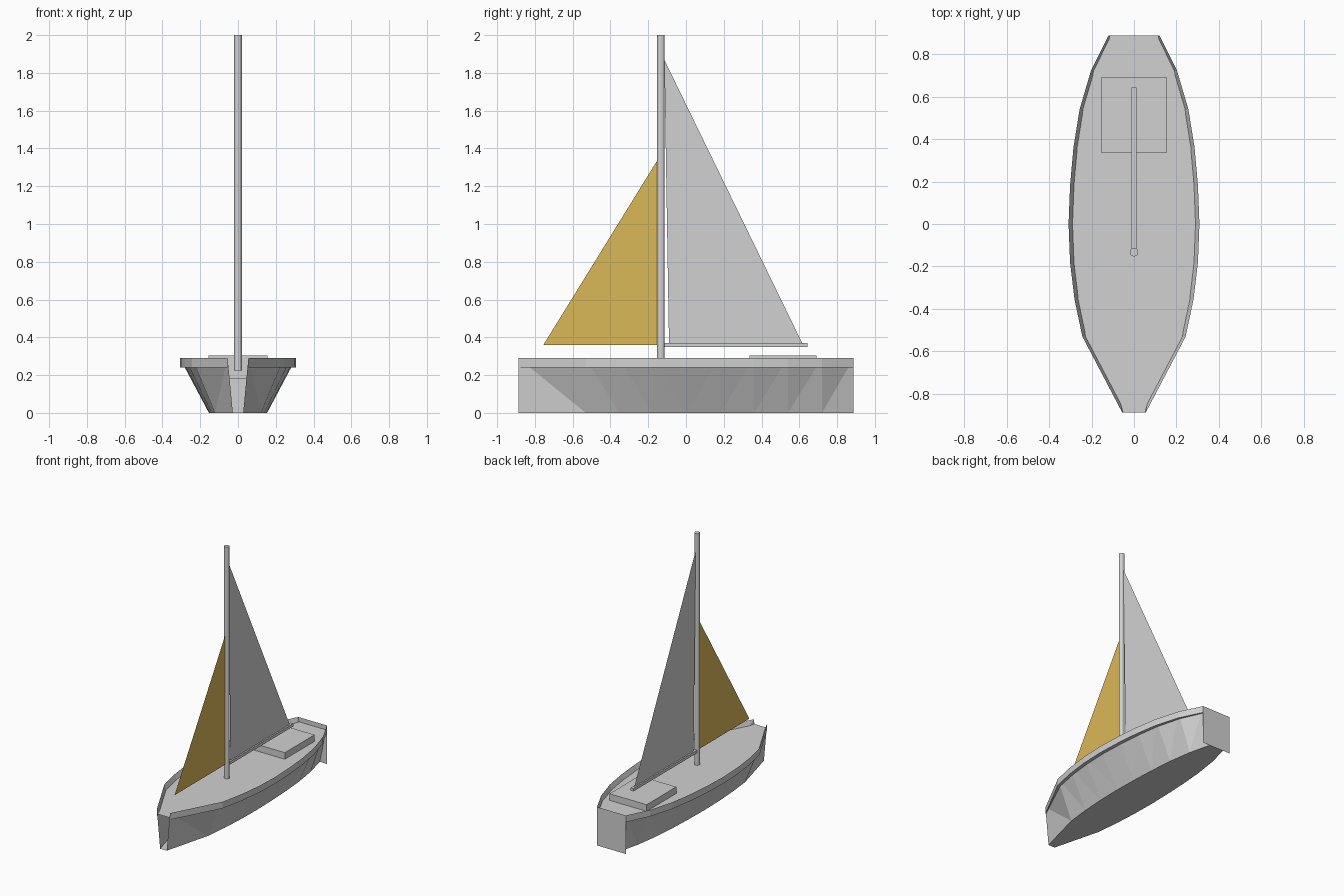
import bpy
import bmesh
from mathutils import Matrix

cube = bpy.data.objects.get("Cube")
if cube:
    bpy.data.objects.remove(cube)


def material(name, color):
    mat = bpy.data.materials.new(name)
    mat.use_nodes = True
    mat.diffuse_color = color
    mat.node_tree.nodes["Principled BSDF"].inputs["Base Color"].default_value = color
    return mat


GREY = material("light grey", (0.64, 0.64, 0.64, 1))
GOLD = material("gold", (0.71, 0.48, 0.097, 1))


def finish(name, bm, mat):
    mesh = bpy.data.meshes.new(name)
    bm.to_mesh(mesh)
    bm.free()
    mesh.materials.append(mat)
    obj = bpy.data.objects.new(name, mesh)
    bpy.context.collection.objects.link(obj)
    return obj


def box(name, low, high):
    bm = bmesh.new()
    bmesh.ops.create_cube(bm, size=1)
    for v in bm.verts:
        v.co = [a + (c + 0.5) * (b - a) for a, b, c in zip(low, high, v.co)]
    return finish(name, bm, GREY)


def flat(name, points, mat):
    bm = bmesh.new()
    bm.faces.new([bm.verts.new(p) for p in points])
    return finish(name, bm, mat)


# Half outline of the gunwale, bow to stern: (half width, y)
OUTLINE = [(0.055, -0.888), (0.243, -0.53), (0.28, -0.355), (0.301, -0.18),
           (0.308, 0), (0.301, 0.18), (0.285, 0.36), (0.256, 0.54),
           (0.203, 0.72), (0.12, 0.888)]
TOP, RIM, DECK = 0.29, 0.24, 0.255


def flare(z):
    """Width of the sloping hull side at height z, relative to the gunwale."""
    return 0.5 + 0.5 * z / TOP


def ring(z, scale):
    right = [(x * scale, y, z) for x, y in OUTLINE]
    return right + [(-x, y, z) for x, y, z in reversed(right)]


def side_strips(name, levels):
    """Skin both sides between levels, leaving bow and stern open."""
    bm = bmesh.new()
    rows = [[bm.verts.new(p) for p in ring(z, s)] for z, s in levels]
    n = len(OUTLINE)
    for a, b in zip(rows, rows[1:]):
        for i in range(2 * n - 1):
            if i != n - 1:
                bm.faces.new((a[i], a[i + 1], b[i + 1], b[i]))
    bmesh.ops.triangulate(bm, faces=bm.faces[:])
    return finish(name, bm, GREY)


# Hull shell, rim band and horizontal surfaces
side_strips("hull_sides", [(0, flare(0)), (TOP, flare(TOP))])
side_strips("gunwale_band", [(RIM, flare(RIM)), (RIM, 1), (TOP, 1)])
flat("hull_bottom", ring(0, flare(0))[::-1], GREY)
flat("deck", ring(DECK, flare(DECK)), GREY)

# Stern board, wider than the hull at its foot
w, y = OUTLINE[-1]
flat("stern_board", [(w, y, 0), (-w, y, 0), (-w, y, TOP), (w, y, TOP)], GREY)

# Cabin hatch and boom
box("cabin_hatch", (-0.155, 0.337, 0.18), (0.155, 0.69, 0.305))
box("boom", (-0.011, -0.115, 0.348), (0.011, 0.643, 0.37))

# Mast
bm = bmesh.new()
bmesh.ops.create_cone(bm, cap_ends=True, segments=12, radius1=0.02, radius2=0.02,
                      depth=1.775, matrix=Matrix.Translation((0, -0.133, 1.1125)))
finish("mast", bm, GREY)

# Sails
flat("main_sail", [(0, -0.09, 0.37), (0, 0.615, 0.37), (0, -0.115, 1.87)], GREY)
flat("jib_sail", [(0, -0.755, 0.36), (0, -0.15, 0.36), (0, -0.15, 1.34)], GOLD)
